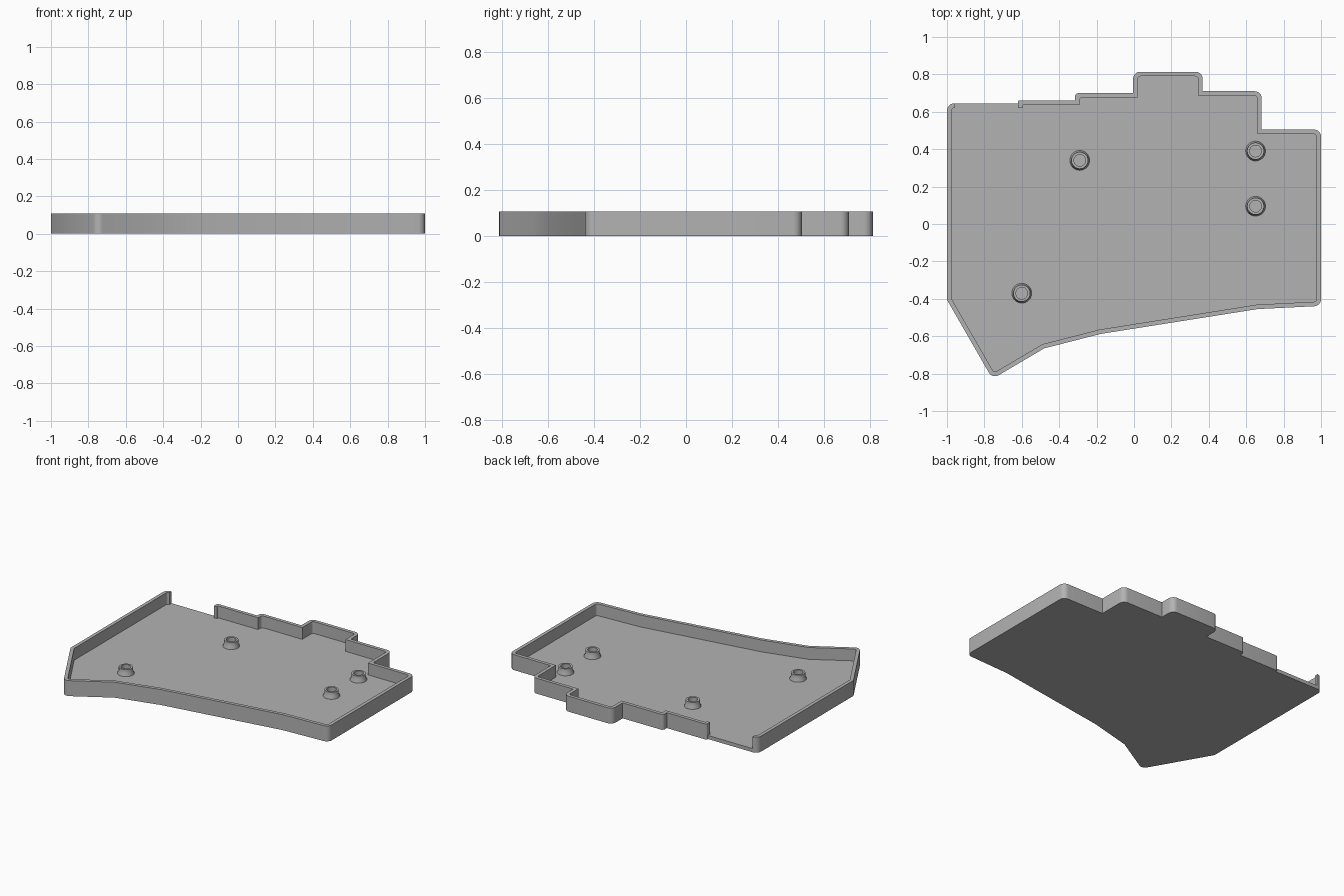
import bpy, bmesh, math
from mathutils import Vector

cube = bpy.data.objects.get("Cube")
if cube:
    bpy.data.objects.remove(cube, do_unlink=True)

HEIGHT, FLOOR, WALL = 0.107, 0.025, 0.024

grey = bpy.data.materials.new("matte grey")
grey.use_nodes = True
grey.diffuse_color = (0.45, 0.45, 0.45, 1)
grey.node_tree.nodes["Principled BSDF"].inputs["Base Color"].default_value = grey.diffuse_color


def finish(name, bm):
    bmesh.ops.recalc_face_normals(bm, faces=bm.faces)
    mesh = bpy.data.meshes.new(name)
    bm.to_mesh(mesh)
    bm.free()
    mesh.materials.append(grey)
    obj = bpy.data.objects.new(name, mesh)
    bpy.context.collection.objects.link(obj)
    return obj


def prism(name, points, low, high):
    bm = bmesh.new()
    base = bm.faces.new([bm.verts.new((p.x, p.y, low)) for p in points])
    side = bmesh.ops.extrude_face_region(bm, geom=[base])
    verts = [g for g in side["geom"] if isinstance(g, bmesh.types.BMVert)]
    bmesh.ops.translate(bm, vec=(0, 0, high - low), verts=verts)
    # keep both caps so the solid is closed
    if not base.is_valid or len(bm.faces) < len(points) + 2:
        bm.faces.new([v for v in bm.verts if abs(v.co.z - low) < 1e-6])
    return finish(name, bm)


def inset(points, distance):
    """Mitred inset of a clockwise outline."""
    result = []
    for i, p in enumerate(points):
        a = (p - points[i - 1]).normalized()
        b = (points[(i + 1) % len(points)] - p).normalized()
        na, nb = Vector((a.y, -a.x)), Vector((b.y, -b.x))
        result.append(p + (na + nb) * distance / (1 + na.dot(nb)))
    return result


def rounded(points, radius, steps=6):
    """Round the strong outward corners of a clockwise outline."""
    result = []
    for i, p in enumerate(points):
        u, v = points[i - 1] - p, points[(i + 1) % len(points)] - p
        turn = u.cross(v)
        angle = u.angle(v)
        if turn < 0 or angle > math.radians(125):
            result.append(p)
            continue
        cut = min(radius / math.tan(angle / 2), 0.45 * u.length, 0.45 * v.length)
        r = cut * math.tan(angle / 2)
        u, v = u.normalized(), v.normalized()
        centre = p + (u + v).normalized() * r / math.sin(angle / 2)
        start, end = p + u * cut - centre, p + v * cut - centre
        sweep = math.pi - angle
        for k in range(steps + 1):
            t = k / steps
            result.append(centre + (start * math.sin((1 - t) * sweep)
                                    + end * math.sin(t * sweep)) / math.sin(sweep))
    return result


# Case outline, clockwise from the back right corner (model's right)
outline = [Vector(p) for p in (
    (-1, 0.645), (-0.62, 0.645), (-0.62, 0.66), (-0.315, 0.66), (-0.315, 0.70),
    (-0.005, 0.70), (-0.005, 0.814), (0.367, 0.814), (0.367, 0.71), (0.683, 0.71),
    (0.683, 0.505), (1, 0.505), (1, -0.438), (0.66, -0.455), (-0.18, -0.588),
    (-0.48, -0.665), (-0.757, -0.828), (-1, -0.405))]

# Tray: solid outline hollowed by the cavity and opened at the back
tray = prism("case_tray", rounded(outline, 0.038), 0, HEIGHT)
cavity = prism("cavity_cutter", rounded(inset(outline, WALL), 0.016), FLOOR, HEIGHT + 0.1)
gap = prism("gap_cutter", [Vector(p) for p in
            ((-0.96, 0.6), (-0.96, 0.75), (-0.62, 0.75), (-0.62, 0.6))],
            FLOOR, HEIGHT + 0.1)
bpy.context.view_layer.objects.active = tray
for cutter in (cavity, gap):
    mod = tray.modifiers.new(cutter.name, "BOOLEAN")
    mod.operation, mod.solver, mod.object = "DIFFERENCE", "EXACT", cutter
    bpy.ops.object.modifier_apply(modifier=mod.name)
    bpy.data.objects.remove(cutter, do_unlink=True)


# Screw posts: flared foot, straight collar, blind hole
def screw_post(name, x, y, sides=32):
    profile = [(0.053, FLOOR - 0.003), (0.053, FLOOR + 0.004), (0.045, FLOOR + 0.018),
               (0.045, FLOOR + 0.045), (0.031, FLOOR + 0.045), (0.031, FLOOR + 0.001)]
    bm = bmesh.new()
    rings = []
    for r, z in profile:
        rings.append([bm.verts.new((x + r * math.cos(math.tau * k / sides),
                                    y + r * math.sin(math.tau * k / sides), z))
                      for k in range(sides)])
    for low, high in zip(rings, rings[1:]):
        for k in range(sides):
            n = (k + 1) % sides
            bm.faces.new((low[k], low[n], high[n], high[k]))
    bm.faces.new(rings[0])
    bm.faces.new(rings[-1])
    return finish(name, bm)


parts = [tray]
for name, x, y in (("back_screw_post", -0.29, 0.34), ("left_back_screw_post", 0.65, 0.39),
                   ("left_middle_screw_post", 0.65, 0.095),
                   ("front_screw_post", -0.60, -0.37)):
    parts.append(screw_post(name, x, y))

# Smooth rounded corners while keeping hard edges
bpy.ops.object.select_all(action="DESELECT")
for obj in parts:
    obj.select_set(True)
bpy.context.view_layer.objects.active = tray
bpy.ops.object.shade_smooth_by_angle(angle=math.radians(30))
